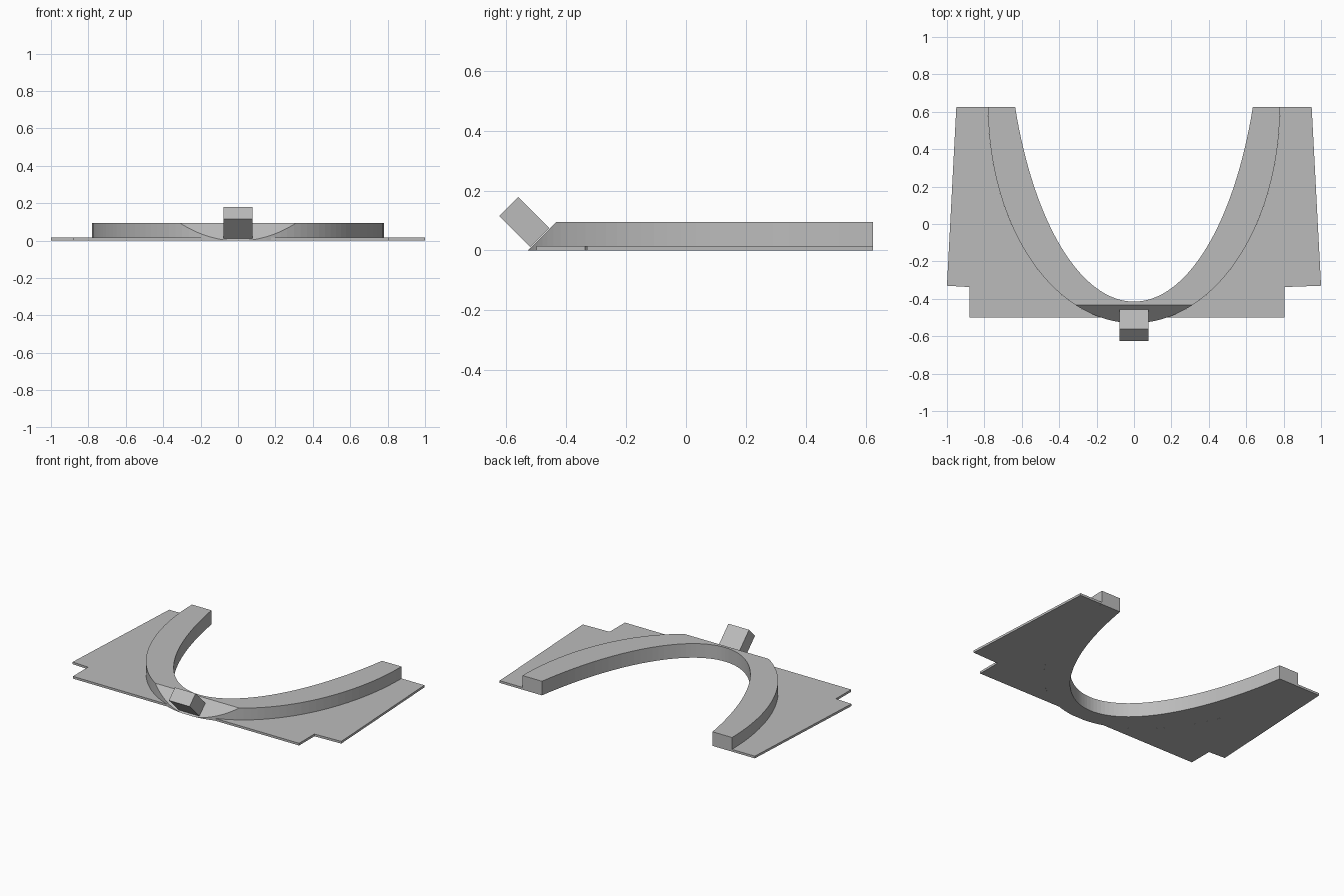
import bpy, bmesh, math
from mathutils import Vector, Matrix

cube = bpy.data.objects.get("Cube")
if cube:
    bpy.data.objects.remove(cube, do_unlink=True)

grey = bpy.data.materials.new("plain_grey")
grey.use_nodes = True
grey.diffuse_color = (0.5, 0.5, 0.5, 1)
grey.node_tree.nodes["Principled BSDF"].inputs["Base Color"].default_value = (0.5, 0.5, 0.5, 1)

BACK = 0.625
RIM_TOP = 0.095
PLATE_TOP = 0.015
STEPS = 64


def finish(name, bm):
    bmesh.ops.recalc_face_normals(bm, faces=bm.faces)
    mesh = bpy.data.meshes.new(name)
    bm.to_mesh(mesh)
    bm.free()
    mesh.materials.append(grey)
    obj = bpy.data.objects.new(name, mesh)
    bpy.context.collection.objects.link(obj)
    return obj


def extrude_up(bm, height):
    result = bmesh.ops.extrude_face_region(bm, geom=bm.faces[:])
    verts = [g for g in result["geom"] if isinstance(g, bmesh.types.BMVert)]
    bmesh.ops.translate(bm, verts=verts, vec=(0, 0, height))


def arc(half_width, depth, centre_y, start, end, steps):
    """Part of an ellipse, with the angle measured from its front point."""
    points = []
    for i in range(steps + 1):
        a = start + (end - start) * i / steps
        points.append((half_width * math.sin(a), centre_y - depth * math.cos(a)))
    return points


# Curved rim: a strip between two elliptical arcs
outer = arc(0.78, 1.155, BACK, -math.pi / 2, math.pi / 2, STEPS)
inner_end = math.acos((1.2 - BACK) / 1.615)
inner = arc(0.68, 1.615, 1.2, -inner_end, inner_end, STEPS)
bm = bmesh.new()
outer_verts = [bm.verts.new((x, y, 0)) for x, y in outer]
inner_verts = [bm.verts.new((x, y, 0)) for x, y in inner]
for i in range(STEPS):
    bm.faces.new((outer_verts[i], outer_verts[i + 1], inner_verts[i + 1], inner_verts[i]))
extrude_up(bm, RIM_TOP)

# Sloping cut across the front of the rim
cut = bmesh.ops.bisect_plane(
    bm, geom=bm.verts[:] + bm.edges[:] + bm.faces[:], dist=1e-5,
    plane_co=(0, -0.528, 0), plane_no=(0, -1, 1), clear_outer=True)
edges = [g for g in cut["geom_cut"] if isinstance(g, bmesh.types.BMEdge)]
bmesh.ops.holes_fill(bm, edges=edges, sides=0)
finish("curved_rim", bm)

# Thin side plates, bounded by the outside of the rim
FRONT = -0.5
front_angle = math.acos((BACK - FRONT) / 1.155)
for name, side, notch_x in (("left_plate", 1, 0.805), ("right_plate", -1, 0.88)):
    outline = arc(0.78, 1.155, BACK, front_angle, math.pi / 2, STEPS // 2)
    outline += [(0.95, BACK), (1, -0.33), (notch_x, -0.337), (notch_x, FRONT)]
    bm = bmesh.new()
    bm.faces.new([bm.verts.new((side * x, y, 0)) for x, y in outline])
    extrude_up(bm, PLATE_TOP)
    finish(name, bm)

# Tilted block standing square on the sloping cut
bm = bmesh.new()
placing = (Matrix.Translation((0, -0.541, 0.095))
           @ Matrix.Rotation(math.radians(45), 4, "X")
           @ Matrix.Diagonal((0.154, 0.09, 0.147, 1)))
bmesh.ops.create_cube(bm, size=1, matrix=placing)
finish("front_block", bm)
